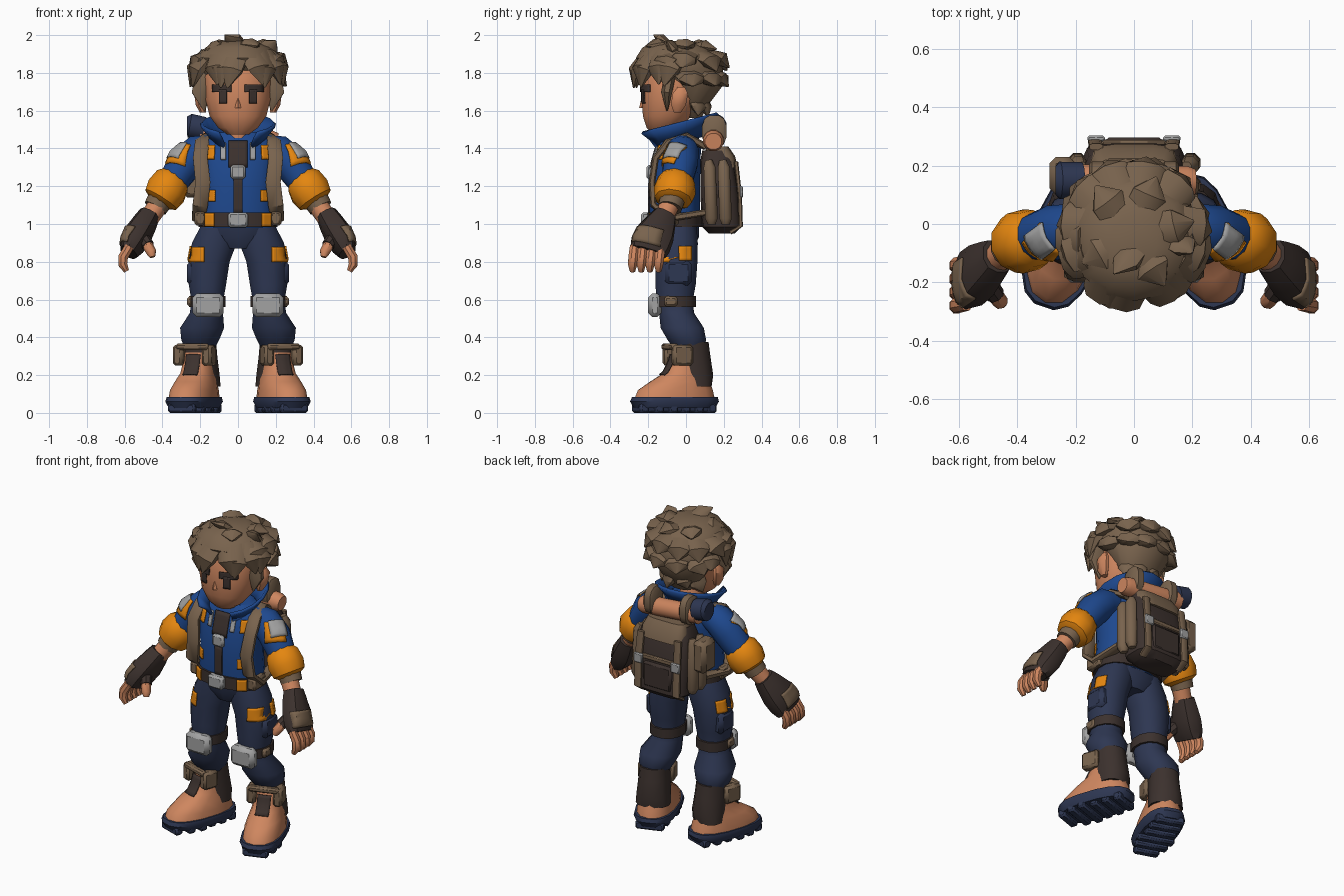
import bpy, bmesh, math, random
from mathutils import Vector, Matrix
from mathutils.bvhtree import BVHTree
random.seed(4)
if "Cube" in bpy.data.objects:
    bpy.data.objects.remove(bpy.data.objects["Cube"])
parts = []

def material(name, *rgb):
    mat = bpy.data.materials.new(name)
    mat.use_nodes = True
    mat.diffuse_color = mat.node_tree.nodes["Principled BSDF"].inputs["Base Color"].default_value = (*rgb, 1)
    return mat

CANVAS = material("canvas and hair brown", .19, .125, .075)
SKIN = material("skin and tan leather", .62, .24, .115)
BLUE = material("jacket blue", .013, .065, .27)
ORANGE = material("bright orange", .78, .24, .005)
NAVY = material("trouser navy", .027, .038, .085)
DARK = material("dark leather", .045, .031, .027)
GREY = material("metal grey", .36, .36, .36)

def finish(name, bm, mat):
    bmesh.ops.recalc_face_normals(bm, faces=bm.faces)
    mesh = bpy.data.meshes.new(name)
    bm.to_mesh(mesh)
    mesh.materials.append(mat)
    obj = bpy.data.objects.new(name, mesh)
    bpy.context.collection.objects.link(obj)
    parts.append(obj)
    return obj

def loft(name, mat, rings, sides=12, power=2.0, level=False, place=Matrix()):
    """Skin rings (x, y, z, radius a, radius b) along a path and cap the ends."""
    bm, loops = bmesh.new(), []
    centres = [Vector(r[:3]) for r in rings]
    for i, ring in enumerate(rings):
        along = centres[min(i + 1, len(rings) - 1)] - centres[max(i - 1, 0)]
        along = Vector((0, 0, 1)) if level else along.normalized()
        guide = Vector((0, 0, 1)) if abs(along.x) > .9 else Vector((1, 0, 0))
        a = (guide - along * guide.dot(along)).normalized()
        loops.append([])
        for k in range(sides):
            c, s = [f(math.tau * (k + .5) / sides) for f in (math.cos, math.sin)]
            u = math.copysign(abs(c) ** (2 / power), c) * ring[3]
            v = math.copysign(abs(s) ** (2 / power), s) * ring[-1]
            loops[-1].append(bm.verts.new(place @ (centres[i] + a * u + along.cross(a) * v)))
    for low, high in zip(loops, loops[1:]):
        for k in range(sides):
            bm.faces.new((low[k - 1], low[k], high[k], high[k - 1]))
    bm.faces.new(loops[0][::-1])
    bm.faces.new(loops[-1])
    return finish(name, bm, mat)

def box(name, mat, centre, size, bevel=.012, place=Matrix()):
    bm = bmesh.new()
    bmesh.ops.create_cube(bm, size=1)
    bmesh.ops.scale(bm, vec=size, verts=bm.verts)
    bmesh.ops.bevel(bm, geom=bm.edges[:], offset=bevel, segments=1, affect='EDGES')
    bmesh.ops.transform(bm, matrix=place @ Matrix.Translation(centre), verts=bm.verts)
    return finish(name, bm, mat)

def sheet(name, mat, bm, thickness):
    solid = finish(name, bm, mat).modifiers.new("thickness", 'SOLIDIFY')
    solid.thickness, solid.offset = thickness, 0

def patch(name, mat, target, centre, normal, width, height, lift=.005, steps=6):
    """Thin plate that hugs the surface of the target part."""
    tree = BVHTree.FromPolygons([v.co for v in target.data.vertices], [p.vertices[:] for p in target.data.polygons])
    n = Vector(normal).normalized()
    u = Vector((0, 0, 1)).cross(n).normalized()
    bm, grid = bmesh.new(), {}
    for i in range(steps + 1):
        for j in range(steps + 1):
            start = Vector(centre) + u * width * (i / steps - .5) + n.cross(u) * height * (j / steps - .5) + n * .25
            hit, _, _, dist = tree.ray_cast(start, -n)
            if hit and dist < .4:
                grid[i, j] = bm.verts.new(hit + n * lift)
    for i, j in grid:
        keys = ((i, j), (i + 1, j), (i + 1, j + 1), (i, j + 1))
        if all(key in grid for key in keys):
            bm.faces.new([grid[key] for key in keys])
    sheet(name, mat, bm, .008)

# Head
head = loft("head", SKIN, [(0, -.125, 1.475, .06, .055), (0, -.12, 1.51, .108, .09), (0, -.1, 1.57, .152, .13),
            (0, -.078, 1.66, .175, .16), (0, -.065, 1.78, .18, .17), (0, -.05, 1.88, .14, .14)], 16, 2.3, True)
loft("neck", SKIN, [(0, -.05, 1.4, .08, .08), (0, -.07, 1.53, .07, .07)])
loft("nose", SKIN, [(0, -.222, 1.615, .018, .026), (0, -.225, 1.67, .007, .01)], 6, level=True)
loft("left_ear", SKIN, [(.185, -.045, 1.59, .018, .02), (.198, -.04, 1.63, .028, .042),
     (.208, -.03, 1.69, .026, .045), (.2, -.025, 1.725, .012, .02)], 8, level=True)
patch("left_eye", DARK, head, (.08, -.2, 1.675), (0, -1, 0), .04, .075)
patch("left_eyebrow", DARK, head, (.085, -.2, 1.718), (0, -1, 0), .1, .04)

# Hair: a mass tapering to the nape, with broad pointed locks
loft("hair_mass", CANVAS, [(0, .045, 1.56, .07, .035), (0, .04, 1.64, .14, .085), (0, .035, 1.74, .19, .165),
     (0, -.02, 1.82, .22, .215), (0, -.045, 1.88, .22, .22), (0, -.05, 1.935, .175, .18), (0, -.06, 1.97, .08, .09)], 14, level=True)

def lock(name, base, tip, width, place=Matrix()):
    middle = Vector(base).lerp(Vector(tip), .5)
    middle += (middle - Vector((0, 0, 1.78))).normalized() * .03
    loft(name, CANVAS, [(*base, width, width * .5), (*middle, width * .9, width * .5), (*tip, .004)], 7, place=place)

def lock_row(name, count, first, last, base, tip, width):
    for i in range(count):
        turn = math.radians(first + (last - first) * i / (count - 1) + random.uniform(-6, 6))
        place = Matrix.Translation((0, -.03, 0)) @ Matrix.Rotation(turn, 4, 'Z')
        sway, drop = random.uniform(-.05, .05), random.uniform(-.015, .015)
        lock(f"{name}_{i + 1}", (0, -base[0], base[1]), (sway, -tip[0], tip[1] + drop), width, place)

lock_row("fringe_lock", 9, -75, 75, (.17, 1.9), (.25, 1.728), .075)
lock_row("upper_lock", 8, 68, 292, (.14, 1.89), (.262, 1.815), .08)
lock_row("back_lock", 6, 105, 255, (.14, 1.8), (.265, 1.735), .08)
lock_row("nape_lock", 4, 135, 225, (.1, 1.7), (.155, 1.58), .055)
lock_row("crown_lock", 5, 20, 300, (.04, 1.91), (.205, 1.935), .07)
lock("top_tuft", (.02, -.06, 1.91), (-.07, -.17, 2), .055)
lock("side_tuft", (.11, -.04, 1.88), (.2, -.1, 1.97), .055)
lock("left_sideburn", (.165, -.08, 1.81), (.178, -.1, 1.6), .06)

# Jacket body and its flared open collar
torso = loft("jacket", BLUE, [(0, -.06, .98, .195, .13), (0, -.06, 1.06, .2, .135), (0, -.06, 1.2, .19, .135),
             (0, -.05, 1.33, .205, .13), (0, -.035, 1.43, .2, .115), (0, -.03, 1.485, .12, .085)], 16, 2.5, True)
bm, columns = bmesh.new(), []
for i in range(15):
    s, c = [f(math.radians(-147 + 21 * i)) for f in (math.sin, math.cos)]
    columns.append([bm.verts.new((s * r, -.05 + c * r * stretch, z + rise * c))
                    for r, stretch, z, rise in ((.13, 1, 1.435, .03), (.16, 1.05, 1.485, .04), (.195, 1.12, 1.53, .055))])
for left, right in zip(columns, columns[1:]):
    for k in range(2):
        bm.faces.new((left[k], right[k], right[k + 1], left[k + 1]))
sheet("collar", BLUE, bm, .018)

# Jacket front details and belt
front, front_left = (0, -1, 0), (.2, -1, 0)
patch("shirt", DARK, torso, (0, -.15, 1.37), front, .1, .14)
patch("zip_strip", DARK, torso, (0, -.15, 1.15), front, .05, .2)
patch("left_lapel_trim", GREY, torso, (.078, -.15, 1.385), front, .026, .09)
patch("left_chest_patch", ORANGE, torso, (.148, -.12, 1.38), front_left, .06, .075)
patch("left_waist_patch", ORANGE, torso, (.142, -.12, 1.15), front_left, .065, .06)
box("chest_clip", GREY, (0, -.195, 1.275), (.08, .03, .075))
belt = loft("belt", DARK, [(0, -.06, .985, .212, .147), (0, -.06, 1.06, .212, .147)], 16, 2.5, True)
box("belt_buckle", GREY, (0, -.215, 1.022), (.105, .045, .08))
patch("left_belt_patch", ORANGE, belt, (.145, -.15, 1.022), front_left, .055, .07)
box("left_belt_pouch", CANVAS, (.2, -.1, 1.03), (.06, .12, .075))

# Arms, gloves and fingers
sleeve = loft("left_sleeve", BLUE, [(.14, -.02, 1.4, .075), (.21, -.02, 1.385, .09), (.28, -.03, 1.32, .095),
              (.34, -.045, 1.23, .082), (.37, -.055, 1.19, .08)])
loft("left_cuff", ORANGE, [(.332, -.045, 1.25, .075), (.347, -.05, 1.23, .1), (.38, -.06, 1.175, .112),
     (.408, -.068, 1.13, .1), (.418, -.07, 1.115, .07)], 10)
loft("left_sleeve_lining", CANVAS, [(.405, -.07, 1.14, .07), (.438, -.085, 1.085, .064)])
loft("left_forearm", SKIN, [(.41, -.08, 1.12, .055), (.49, -.13, 1.0, .05)])
patch("left_arm_patch", ORANGE, sleeve, (.285, -.045, 1.34), (.55, -.6, .5), .12, .12)
patch("left_arm_plate", GREY, sleeve, (.305, -.05, 1.37), (.6, -.45, .6), .1, .1, .01)
glove = loft("left_glove", DARK, [(.468, -.11, 1.05, .056, .062), (.49, -.13, 1.01, .064, .08), (.525, -.16, .95, .072, .102),
             (.56, -.188, .89, .066, .108), (.58, -.2, .85, .048, .098)], 10, 2.4)
patch("left_glove_plate", CANVAS, glove, (.575, -.175, .925), (.72, -.5, .4), .17, .095)
for i in range(4):
    y = -.135 - i * .046
    loft(f"left_finger_{i + 1}", SKIN, [(.575, y, .88, .026), (.608, y - .006, .825, .028),
         (.61, y - .01, .785, .026), (.59, y - .01, .75, .015)], 8)
loft("left_thumb", DARK, [(.515, -.19, .94, .038), (.475, -.245, .885, .033)], 8)
loft("left_thumb_tip", SKIN, [(.48, -.24, .89, .029), (.458, -.268, .85, .027), (.452, -.275, .825, .015)], 8)

# Trousers
loft("hips", NAVY, [(0, -.05, .87, .09, .09), (0, -.05, .93, .19, .118), (0, -.055, 1.02, .19, .125)], 14, 2.4, True)
leg = loft("left_trouser_leg", NAVY, [(.1, -.05, .99, .1, .11), (.125, -.05, .9, .122, .116), (.153, -.05, .8, .112, .114),
           (.162, -.055, .68, .102, .11), (.162, -.06, .6, .088, .1), (.167, -.05, .53, .09, .095),
           (.19, -.02, .45, .12, .118), (.2, .005, .385, .103, .105), (.203, .015, .34, .08, .08)], 12, 2.2, True)
box("left_cargo_pocket", NAVY, (.235, -.04, .74), (.07, .14, .13), .02)
patch("left_thigh_patch", ORANGE, leg, (.218, -.1, .838), (.05, -1, 0), .085, .08)
patch("left_hip_patch", ORANGE, leg, (.24, -.005, .845), (1, .1, 0), .07, .075)
loft("left_knee_strap", DARK, [(.162, -.055, .56, .1, .11), (.162, -.055, .62, .1, .112)], 12, 2.2, True)
box("left_knee_pad", GREY, (.158, -.165, .57), (.165, .07, .125), .022)
box("left_knee_buckle", CANVAS, (.255, -.08, .59), (.03, .07, .055))

# Boots, turned outward
foot = Matrix.Translation((.208, .01, 0)) @ Matrix.Rotation(math.radians(19), 4, 'Z')
loft("left_sole", NAVY, [(0, -.075, .025, .108, .22), (0, -.075, .06, .125, .24), (0, -.073, .083, .12, .232)], 16, 2.6, True, foot)
for i, width in enumerate((.15, .2, .22, .19, .19, .17)):
    box(f"left_tread_{i + 1}", NAVY, (0, -.265 + i * .075, .025), (width, .05, .05), .01, foot)
boot = loft("left_boot", SKIN, [(0, -.075, .07, .114, .226), (0, -.07, .12, .11, .21), (0, -.045, .165, .1, .165),
            (0, -.012, .21, .088, .122), (0, .0, .26, .082, .104), (0, .005, .32, .075, .09)], 14, 2.3, True, foot)
loft("left_boot_shaft", DARK, [(0, .045, .14, .102, .08), (0, .035, .2, .098, .1), (0, .02, .3, .09, .1),
     (0, .012, .375, .086, .098)], 12, 2.2, True, foot)
patch("left_boot_tongue", DARK, boot, foot @ Vector((0, -.1, .25)), (.33, -1, .35), .08, .12)
box("left_boot_inner_pad", CANVAS, (-.078, -.06, .305), (.055, .1, .11), .014, foot)
box("left_boot_outer_pad", CANVAS, (.082, -.06, .305), (.055, .11, .11), .014, foot)
box("left_boot_band", CANVAS, (0, -.1, .35), (.18, .04, .035), .01, foot)

# Rucksack
loft("pack_body", DARK, [(0, .19, .95, .13, .07), (0, .19, .985, .17, .105), (0, .18, 1.15, .178, .105),
     (0, .165, 1.33, .17, .09), (0, .155, 1.39, .14, .07)], 16, 4, True)
loft("pack_lid", CANVAS, [(0, .19, 1.3, .15, .085), (0, .18, 1.36, .15, .08), (0, .165, 1.41, .13, .06)], 16, 4, True)
box("pack_pocket", DARK, (0, .28, 1.08), (.2, .035, .16), .014)
box("pack_pocket_rim", CANVAS, (0, .278, 1.185), (.22, .02, .03), .006)
box("side_pouch", CANVAS, (-.245, .165, 1.24), (.09, .13, .2), .022)
for i, y in enumerate((.125, .2)):
    loft(f"left_pack_roll_{i + 1}", CANVAS, [(.19, y + .01, 1.0, .022), (.195, y + .01, 1.03, .036),
         (.19, y, 1.3, .034), (.18, y - .005, 1.335, .02)], 8)
loft("left_pack_strap", CANVAS, [(.13, .235, .955, .024, .012), (.135, .29, .99, .024, .012),
     (.135, .285, 1.15, .024, .012), (.13, .265, 1.33, .024, .012)], 8, 3)
box("left_pack_clip", GREY, (.13, .293, 1.17), (.06, .02, .06), .006)

# Bedroll held on top of the rucksack, and the shoulder straps
loft("bedroll", SKIN, [(-.2, .15, 1.475, .056), (.18, .145, 1.44, .056), (.21, .145, 1.437, .045)])
loft("bedroll_cap", NAVY, [(-.27, .15, 1.52, .05), (-.255, .15, 1.52, .066), (-.18, .15, 1.505, .064)])
loft("left_bedroll_loop", CANVAS, [(.095, .15, 1.49, .07, .055), (.105, .15, 1.49, .088, .066),
     (.145, .15, 1.49, .088, .066), (.155, .15, 1.49, .07, .055)], power=2.6)
loft("left_shoulder_strap", CANVAS, [(.13, .1, 1.41, .036, .02), (.155, .0, 1.465, .04, .02), (.19, -.1, 1.43, .04, .02),
     (.2, -.16, 1.35, .04, .018), (.186, -.18, 1.22, .042, .018), (.2, -.172, 1.1, .042, .018),
     (.21, -.09, 1.03, .036, .02), (.19, .1, 1.06, .03, .018)], 8, 3)

# Mirror every left part to the right
for obj in [p for p in parts if p.name.startswith("left_")]:
    twin = obj.copy()
    twin.data = obj.data.copy()
    twin.name = obj.name.replace("left_", "right_")
    twin.data.transform(Matrix.Scale(-1, 4, (1, 0, 0)))
    twin.data.flip_normals()
    bpy.context.collection.objects.link(twin)
    parts.append(twin)

# Soft shading that keeps hard creases
for obj in parts:
    obj.select_set(True)
bpy.context.view_layer.objects.active = head
bpy.ops.object.shade_smooth_by_angle(angle=math.radians(42))
